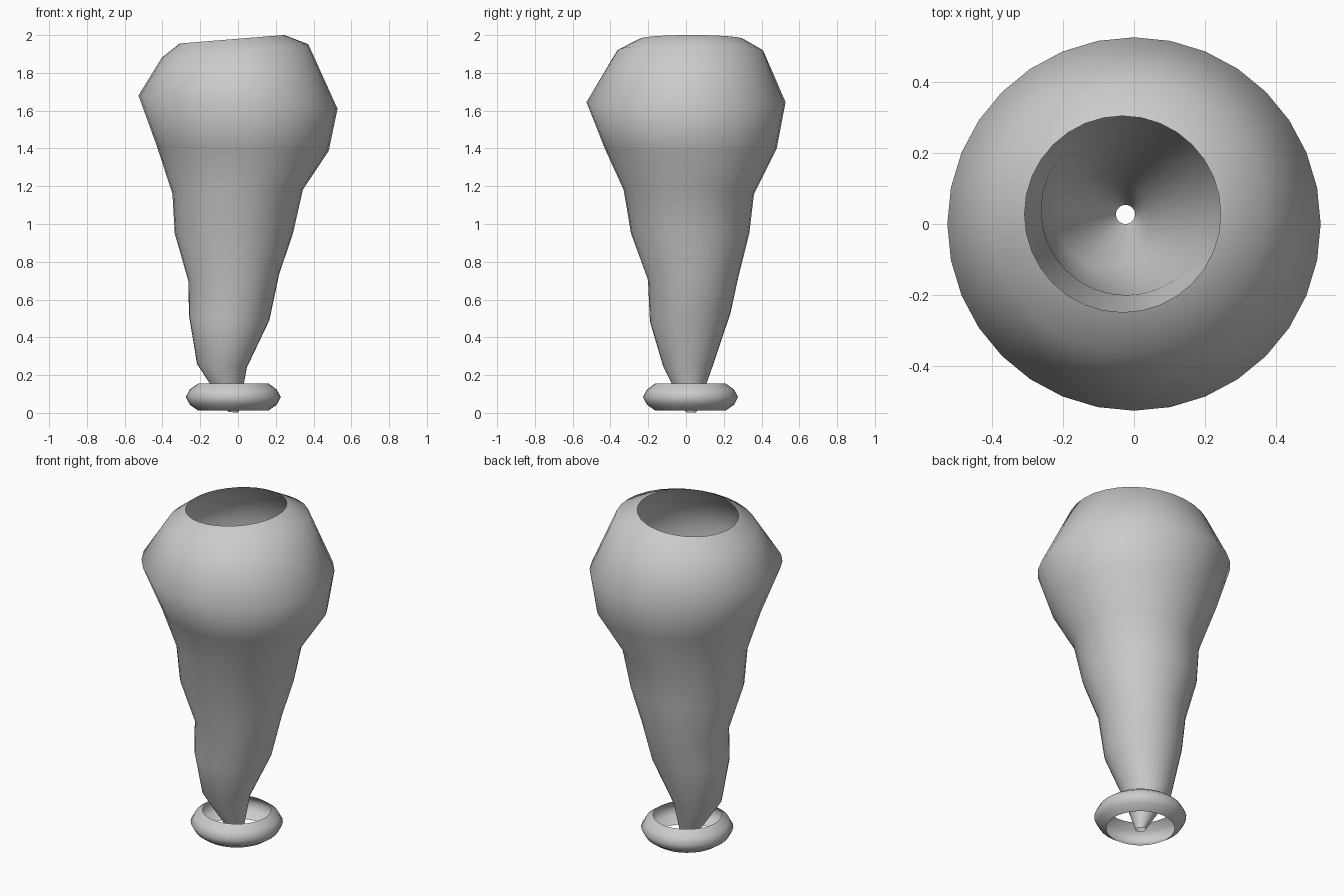
import bpy, bmesh
from math import sin, cos, tau

SIDES = 32


def loft(name, rings):
    """Skin an open tube through tilted rings: (x, y, z, radius, z-slope in x, z-slope in y)."""
    bm = bmesh.new()
    prev = None
    for x, y, z, r, sx, sy in rings:
        loop = []
        for i in range(SIDES):
            dx, dy = r * cos(tau * i / SIDES), r * sin(tau * i / SIDES)
            loop.append(bm.verts.new((x + dx, y + dy, z + sx * dx + sy * dy)))
        if prev:
            for i in range(SIDES):
                j = (i + 1) % SIDES
                bm.faces.new((prev[i], prev[j], loop[j], loop[i])).smooth = True
        prev = loop
    me = bpy.data.meshes.new(name)
    bm.to_mesh(me)
    bm.free()
    ob = bpy.data.objects.new(name, me)
    bpy.context.collection.objects.link(ob)
    return ob


# Wobbly hollow body, open at top and at the small tip
loft("vase_body", [
    (-0.024, 0.027, 0.003, 0.027, -0.08, 0.0),
    (-0.085, 0.010, 0.250, 0.132, -0.07, 0.0),
    (-0.047, 0.022, 0.505, 0.213, -0.07, 0.10),
    (-0.022, 0.039, 0.715, 0.240, 0.08, 0.05),
    (-0.022, 0.022, 0.950, 0.313, 0.0, 0.0),
    (-0.002, 0.015, 1.170, 0.345, 0.03, -0.03),
    (0.025, 0.025, 1.400, 0.455, -0.03, 0.0),
    (0.0, 0.0, 1.645, 0.527, -0.067, 0.0),
    (-0.015, 0.022, 1.917, 0.387, 0.09, 0.0),
    (-0.032, 0.028, 1.978, 0.277, 0.081, 0.0),
])

# Foot ring: outward half-tube shell around the tip
loft("foot_ring", [(-0.025, 0.024, z, r, 0, 0) for r, z in
                   ((0.187, 0.013), (0.230, 0.043), (0.252, 0.084),
                    (0.230, 0.124), (0.187, 0.155))])
